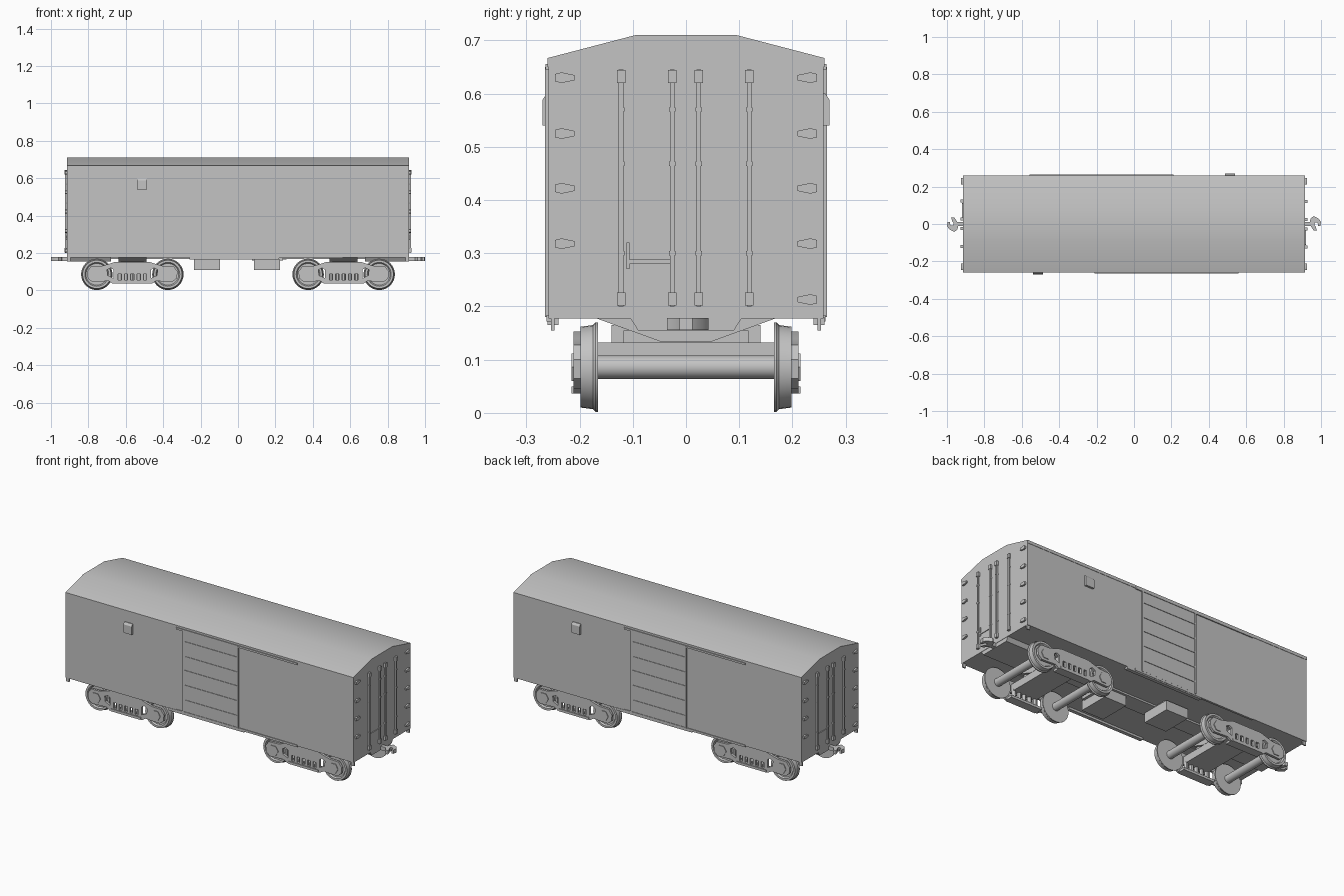
import bpy, bmesh, math
from mathutils import Matrix, Vector

cube = bpy.data.objects.get("Cube")
if cube:
    bpy.data.objects.remove(cube)

grey = bpy.data.materials.new("plain_grey")
grey.use_nodes = True
COLOUR = (0.55, 0.55, 0.55, 1)
grey.diffuse_color = COLOUR
grey.node_tree.nodes["Principled BSDF"].inputs["Base Color"].default_value = COLOUR

TURN = Matrix.Rotation(math.pi, 4, "Z")
FLOOR, WALL, END = 0.177, 0.258, 0.915


def add(name, mesh, matrix=Matrix()):
    mesh.materials.clear()
    mesh.materials.append(grey)
    mesh.shade_smooth()
    mesh.set_sharp_from_angle(angle=math.radians(30))
    ob = bpy.data.objects.new(name, mesh)
    ob.matrix_world = matrix
    bpy.context.scene.collection.objects.link(ob)
    return ob


def finish(name, bm):
    bmesh.ops.recalc_face_normals(bm, faces=bm.faces)
    mesh = bpy.data.meshes.new(name)
    bm.to_mesh(mesh)
    bm.free()
    return add(name, mesh)


def prism(name, points, axis, lo, hi):
    """Extrude a 2D outline along one axis."""
    order = {"x": lambda a, p: (a, p[0], p[1]),
             "y": lambda a, p: (p[0], a, p[1]),
             "z": lambda a, p: (p[0], p[1], a)}[axis]
    bm = bmesh.new()
    face = bm.faces.new([bm.verts.new(order(lo, p)) for p in points])
    out = bmesh.ops.extrude_face_region(bm, geom=[face])
    verts = [g for g in out["geom"] if isinstance(g, bmesh.types.BMVert)]
    bmesh.ops.translate(bm, verts=verts, vec=order(hi - lo, (0, 0)))
    return finish(name, bm)


def box(name, x, y, z):
    return prism(name, [(x[0], y[0]), (x[1], y[0]), (x[1], y[1]), (x[0], y[1])], "z", *z)


def both_ends(ob):
    """Repeat a part, turned half a circle about the upright axis."""
    return add(ob.name + "_opposite", ob.data, TURN @ ob.matrix_world)


def mirrored(half):
    return half + [(-a, b) for a, b in reversed(half) if a != 0]


def lathe(name, profile, steps=32):
    """Turn a (y, radius) profile about the y axis."""
    bm = bmesh.new()
    verts = [bm.verts.new((0, y, r)) for y, r in profile]
    edges = [bm.edges.new(pair) for pair in zip(verts, verts[1:])]
    bmesh.ops.spin(bm, geom=verts + edges, cent=(0, 0, 0), axis=(0, 1, 0),
                   angle=2 * math.pi, steps=steps)
    bmesh.ops.remove_doubles(bm, verts=bm.verts, dist=0.0001)
    return finish(name, bm)


# Body shell and roof
prism("body", mirrored([(WALL, FLOOR), (WALL, 0.66), (0.095, 0.70)]), "x", -END, END)
prism("roof", mirrored([(0.26, 0.65), (0.26, 0.667), (0.095, 0.71)])
      + [(-WALL, 0.65), (-WALL, 0.66), (-0.095, 0.70), (0.095, 0.70), (WALL, 0.66), (WALL, 0.65)],
      "x", -END, END)

# Side doors with ribs, posts and tracks
both_ends(box("door", (-0.163, 0.185), (-0.261, -0.25), (0.185, 0.645)))
for z in (0.25, 0.335, 0.42, 0.50, 0.585):
    both_ends(box("door_rib", (-0.155, 0.178), (-0.264, -0.26), (z - 0.004, z + 0.004)))
for x in (-0.163, 0.182):
    both_ends(box("door_post", (x - 0.004, x + 0.004), (-0.265, -0.25), (0.18, 0.65)))
both_ends(box("door_track_top", (-0.21, 0.56), (-0.264, -0.25), (0.645, 0.656)))
both_ends(box("door_track_bottom", (-0.21, 0.56), (-0.262, -0.25), (0.172, 0.184)))
both_ends(box("side_sill", (-0.26, 0.22), (-0.26, -0.24), (0.165, 0.18)))

# Side hatch
both_ends(prism("side_hatch", [(-0.25, 0.54), (-0.27, 0.54), (-0.27, 0.588), (-0.262, 0.60),
                               (-0.25, 0.60)], "x", -0.54, -0.487))

# Rods on the end walls
for y in (-0.122, -0.026, 0.024, 0.119):
    both_ends(box("end_rod", (END + 0.001, END + 0.009), (y - 0.0045, y + 0.0045), (0.2, 0.645)))
    for z in (0.214, 0.632):
        both_ends(box("rod_bracket", (END - 0.002, END + 0.012), (y - 0.008, y + 0.008),
                      (z - 0.012, z + 0.012)))
    for z in (0.30, 0.468, 0.57):
        both_ends(box("rod_collar", (END - 0.002, END + 0.01), (y - 0.006, y + 0.006),
                      (z - 0.004, z + 0.004)))

# Corner rungs on the end walls
for side in (-1, 1):
    for z in (0.63, 0.525, 0.422, 0.318, 0.213):
        if side < 0 and z < 0.3:
            continue
        rung = [(-0.018, 0.007), (-0.006, 0.010), (0.018, 0.005),
                (0.018, -0.005), (-0.006, -0.010), (-0.018, -0.007)]
        pts = [(side * (0.228 - a), z + b) for a, b in rung]
        both_ends(prism("end_rung", pts, "x", END - 0.002, END + 0.01))
    both_ends(box("corner_step", (0.895, END), sorted((side * 0.247, side * 0.254)),
                  (0.155, 0.18)))

# Brake lever on the end wall
both_ends(box("brake_lever", (END - 0.002, END + 0.004), (-0.11, -0.03), (0.28, 0.288)))
both_ends(box("brake_lever_post", (END - 0.002, END + 0.004), (-0.112, -0.106), (0.27, 0.32)))

# Underframe: centre sill, end sills, bolsters and equipment boxes
box("centre_sill", (-0.75, 0.75), (-0.05, 0.05), (0.167, 0.18))
both_ends(prism("end_sill", mirrored([(0.09, 0.155), (0.106, 0.18)]), "x", 0.68, 0.913))
both_ends(prism("body_bolster", mirrored([(0.045, 0.133), (0.175, 0.18)]), "x", 0.49, 0.64))
box("equipment_box_right", (-0.235, -0.095), (-0.03, 0.14), (0.11, 0.165))
box("equipment_mount_right", (-0.225, -0.105), (-0.01, 0.12), (0.16, 0.18))
box("equipment_box_left", (0.085, 0.225), (-0.14, 0.04), (0.11, 0.165))
box("equipment_mount_left", (0.075, 0.24), (-0.12, 0.02), (0.16, 0.18))

# Couplers
hook = [(0.9, -0.01), (0.945, -0.012), (0.96, -0.034), (0.978, -0.036), (0.972, -0.014),
        (0.964, -0.004), (0.968, 0.008), (0.982, 0.006), (0.985, -0.012), (0.996, -0.012),
        (1.0, 0.012), (0.985, 0.03), (0.96, 0.042), (0.945, 0.03), (0.94, 0.012), (0.9, 0.01)]
both_ends(prism("coupler", hook, "z", 0.156, 0.178))


def side_frame_mesh():
    """Cast truck side with two openings and a row of spring gaps."""
    outer = mirrored([(0.105, 0.036), (0.125, 0.05), (0.215, 0.046), (0.238, 0.065),
                      (0.242, 0.10), (0.222, 0.128), (0.165, 0.13), (0.13, 0.14), (0.09, 0.153)])
    opening = [(0.10, 0.065), (0.132, 0.08), (0.135, 0.11), (0.115, 0.12), (0.10, 0.11)]
    holes = [opening, [(-x, z) for x, z in opening]]
    for i in range(-2, 3):
        a, b = i * 0.034 - 0.009, i * 0.034 + 0.009
        holes.append([(a, 0.056), (b, 0.056), (b, 0.088), (a, 0.088)])
    curve = bpy.data.curves.new("side_frame", "CURVE")
    curve.dimensions, curve.fill_mode, curve.extrude = "2D", "BOTH", 0.0065
    for loop in [outer] + holes:
        spline = curve.splines.new("POLY")
        spline.points.add(len(loop) - 1)
        spline.use_cyclic_u = True
        for point, (x, z) in zip(spline.points, loop):
            point.co = (x, z, 0, 1)
    temp = bpy.data.objects.new("side_frame_outline", curve)
    mesh = bpy.data.meshes.new_from_object(temp)
    bpy.data.objects.remove(temp)
    mesh.transform(Matrix.Rotation(math.pi / 2, 4, "X"))
    return mesh


# Trucks: wheelsets, side frames, springs, axle boxes and bolster
TRUCK, AXLE = 0.565, 0.086
half_wheelset = [(0.0, 0.022), (0.165, 0.022), (0.165, 0.084), (0.170, 0.084), (0.175, 0.079),
                 (0.198, 0.076), (0.198, 0.064), (0.19, 0.058), (0.19, 0.022), (0.2, 0.02),
                 (0.2, 0.0)]
profile = [(-y, r) for y, r in reversed(half_wheelset[1:])] + half_wheelset[1:]
frame = side_frame_mesh()
hexagon = [(0.03 * math.cos(k * math.pi / 3), 0.03 * math.sin(k * math.pi / 3))
           for k in range(6)]
for dx in (-0.19, 0.19):
    wheelset = lathe("wheelset", profile)
    wheelset.location = (TRUCK + dx, 0, AXLE)
    wheelset.matrix_world = Matrix.Translation((TRUCK + dx, 0, AXLE))
    both_ends(wheelset)
    for side in (-1, 1):
        both_ends(prism("axle_box", [(TRUCK + dx + a, AXLE + b) for a, b in hexagon], "y",
                        *sorted((side * 0.2, side * 0.215))))
for side in (-1, 1):
    both_ends(add("side_frame", frame, Matrix.Translation((TRUCK, side * 0.2045, 0))))
    both_ends(box("spring_seat", (TRUCK - 0.1, TRUCK + 0.1),
                  sorted((side * 0.165, side * 0.2)), (0.036, 0.05)))
    both_ends(box("frame_lip", (TRUCK - 0.095, TRUCK + 0.095),
                  sorted((side * 0.2, side * 0.215)), (0.036, 0.05)))
    for i in range(-2, 3):
        spring = lathe("spring", [(-0.025, 0), (-0.025, 0.011), (0.025, 0.011), (0.025, 0)], 12)
        spring.matrix_world = (Matrix.Translation((TRUCK + i * 0.034, side * 0.186, 0.072))
                               @ Matrix.Rotation(math.pi / 2, 4, "X"))
        both_ends(spring)
both_ends(box("truck_bolster", (TRUCK - 0.075, TRUCK + 0.075), (-0.2, 0.2), (0.09, 0.132)))
both_ends(box("truck_centre", (TRUCK - 0.06, TRUCK + 0.06), (-0.117, 0.117), (0.125, 0.155)))
